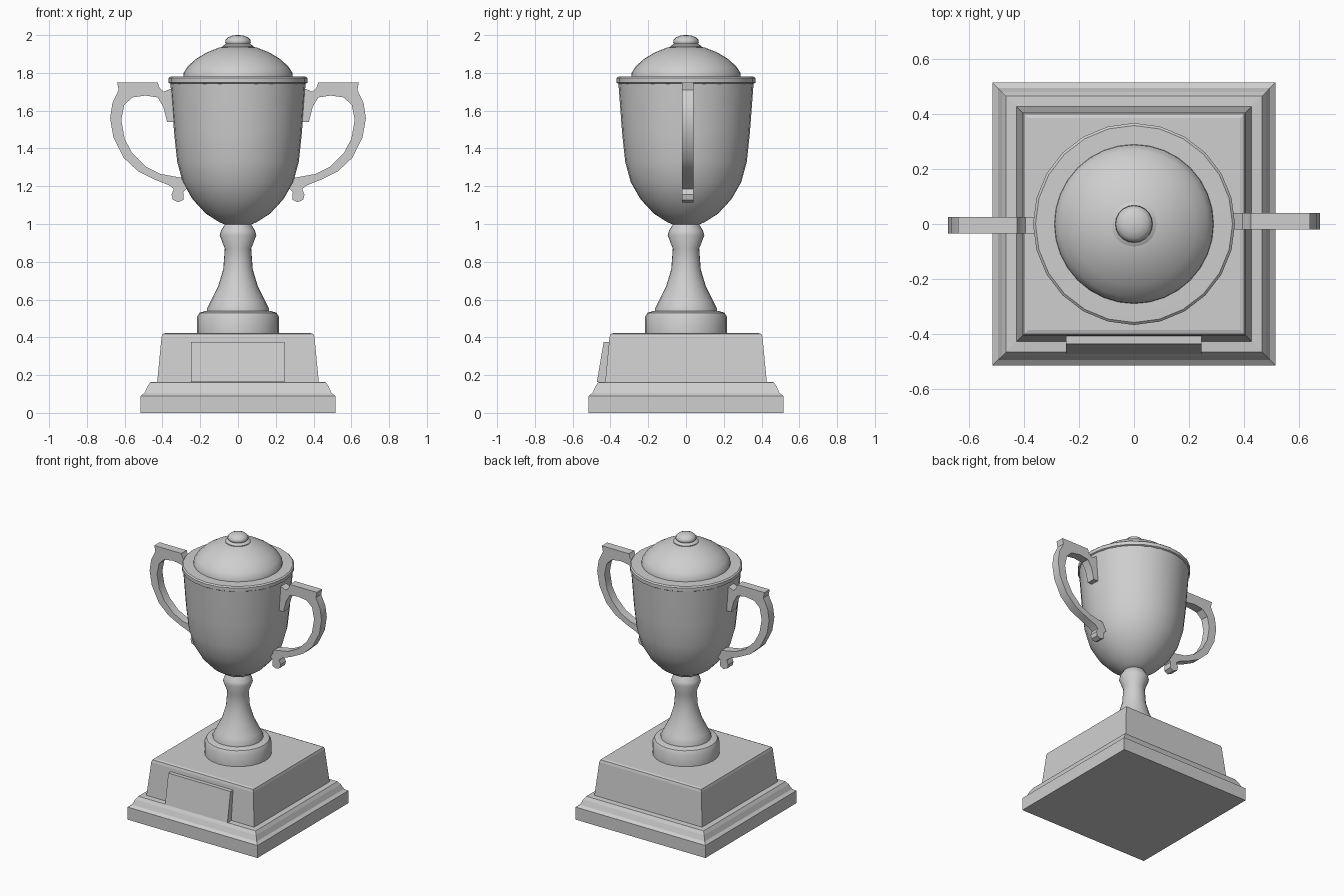
import bpy, bmesh, math
from mathutils import Vector

cube = bpy.data.objects.get("Cube")
if cube:
    bpy.data.objects.remove(cube, do_unlink=True)

silver = bpy.data.materials.new("plain_silver_grey")
silver.use_nodes = True
colour = (0.62, 0.62, 0.62, 1)
silver.diffuse_color = colour
silver.node_tree.nodes["Principled BSDF"].inputs["Base Color"].default_value = colour


def finish(name, bm, smooth_angle=None):
    """Turn a bmesh into a coloured object, optionally smooth shaded."""
    bmesh.ops.recalc_face_normals(bm, faces=bm.faces[:])
    mesh = bpy.data.meshes.new(name)
    bm.to_mesh(mesh)
    bm.free()
    mesh.materials.append(silver)
    obj = bpy.data.objects.new(name, mesh)
    bpy.context.collection.objects.link(obj)
    if smooth_angle:
        bpy.ops.object.select_all(action="DESELECT")
        obj.select_set(True)
        bpy.context.view_layer.objects.active = obj
        bpy.ops.object.shade_smooth_by_angle(angle=math.radians(smooth_angle))
    return obj


def stack(name, profile, sides, smooth_angle=None, turn=0.0, scale=1.0):
    """Loft regular rings of (radius, height) and cap both ends."""
    bm = bmesh.new()
    rings = []
    for radius, z in profile:
        ring = []
        for i in range(sides):
            a = turn + math.tau * i / sides
            ring.append(bm.verts.new((radius * scale * math.cos(a), radius * scale * math.sin(a), z)))
        rings.append(ring)
    for low, high in zip(rings, rings[1:]):
        for i in range(sides):
            j = (i + 1) % sides
            bm.faces.new((low[i], low[j], high[j], high[i]))
    bm.faces.new(rings[0][::-1])
    bm.faces.new(rings[-1])
    return finish(name, bm, smooth_angle)


def square_stack(name, profile):
    """Square tiers, with the profile given as half widths."""
    return stack(name, profile, 4, turn=math.pi / 4, scale=math.sqrt(2))


def extrude_outline(name, outline, to_point, depth):
    """Extrude a closed outline along depth."""
    bm = bmesh.new()
    face = bm.faces.new([bm.verts.new(to_point(p)) for p in outline])
    moved = bmesh.ops.extrude_face_region(bm, geom=[face])["geom"]
    verts = [v for v in moved if isinstance(v, bmesh.types.BMVert)]
    bmesh.ops.translate(bm, verts=verts, vec=depth)
    return finish(name, bm, 35)


# Square plinth
square_stack("base_slab", [(0.515, 0), (0.515, 0.09), (0.495, 0.105),
                           (0.48, 0.14), (0.465, 0.162), (0.42, 0.165)])
square_stack("base_block", [(0.428, 0.16), (0.405, 0.4), (0.4, 0.417), (0.385, 0.422)])

# Tilted plate on the front
plate = [(-0.472, 0.163), (-0.436, 0.375), (-0.395, 0.375), (-0.41, 0.163)]
extrude_outline("front_plate", plate, lambda p: (-0.248, *p), Vector((0.494, 0, 0)))

# Round foot and stem
stack("round_foot", [(0.218, 0.42), (0.218, 0.505), (0.205, 0.53), (0.17, 0.54)], 24, 40)
stack("stem", [(0.165, 0.535), (0.165, 0.55), (0.145, 0.59), (0.105, 0.67), (0.078, 0.76),
               (0.07, 0.87), (0.097, 0.94), (0.09, 0.965), (0.068, 1.0)], 24, 40)

# Cup, rim and lid
stack("cup", [(0.05, 0.99), (0.1, 1.01), (0.17, 1.055), (0.24, 1.13), (0.292, 1.22),
              (0.322, 1.33), (0.338, 1.48), (0.35, 1.64), (0.358, 1.745)], 32, 40)
stack("rim", [(0.35, 1.738), (0.367, 1.748), (0.367, 1.772), (0.358, 1.78), (0.27, 1.782)], 24, 40)
stack("lid_dome", [(0.29, 1.775), (0.288, 1.80), (0.268, 1.832), (0.225, 1.872),
                   (0.165, 1.908), (0.1, 1.934), (0.05, 1.942)], 32, 40)
stack("lid_collar", [(0.082, 1.93), (0.082, 1.942), (0.065, 1.952), (0.05, 1.955)], 20, 40)
stack("lid_knob", [(0.055, 1.945), (0.068, 1.96), (0.066, 1.975), (0.052, 1.989),
                   (0.03, 1.997), (0.008, 2.0)], 20, 60)

# Handles: one scrolled outline, mirrored to the other side
handle = [
    # top shelf and outer sweep
    (0.345, 1.72), (0.395, 1.70), (0.415, 1.72), (0.425, 1.75), (0.64, 1.75), (0.632, 1.71),
    (0.665, 1.64), (0.677, 1.56), (0.66, 1.46), (0.605, 1.35), (0.53, 1.28), (0.44, 1.235),
    # lower curl
    (0.365, 1.205), (0.34, 1.185), (0.352, 1.155), (0.345, 1.128), (0.315, 1.115),
    (0.287, 1.13), (0.29, 1.17), (0.27, 1.19), (0.3, 1.245),
    # inner sweep and bracket on the cup
    (0.41, 1.265), (0.49, 1.305), (0.56, 1.375), (0.6, 1.45), (0.618, 1.55), (0.602, 1.63),
    (0.56, 1.67), (0.49, 1.68), (0.425, 1.67), (0.395, 1.62), (0.375, 1.54), (0.335, 1.54),
]
for side, sign, offset in (("left", 1, 0.01), ("right", -1, -0.005)):
    extrude_outline(side + "_handle", handle,
                    lambda p: (sign * p[0], offset - 0.03, p[1]), Vector((0, 0.06, 0)))
